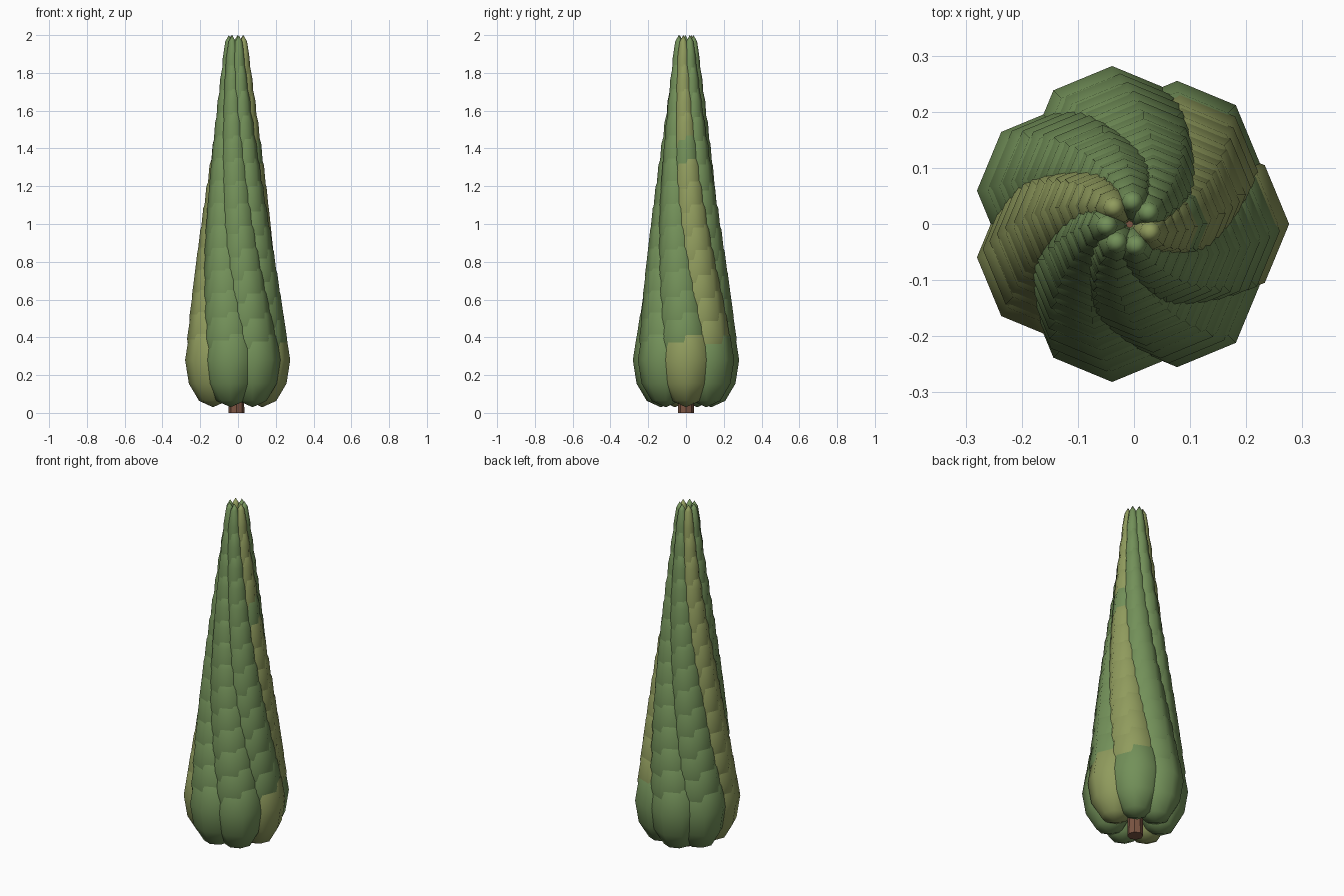
import bpy
import bmesh
from math import cos, sin, radians, tau
from mathutils import Matrix

cube = bpy.data.objects.get("Cube")
if cube:
    bpy.data.objects.remove(cube, do_unlink=True)

AXIS_X = -0.0085
TIERS = 14
LOBES = 7
HALF_HEIGHT = 0.25


def material(name, colour):
    mat = bpy.data.materials.new(name)
    mat.use_nodes = True
    mat.diffuse_color = colour
    mat.node_tree.nodes["Principled BSDF"].inputs["Base Color"].default_value = colour
    return mat


green = material("leaf_green", (0.17, 0.28, 0.10, 1))
olive = material("leaf_olive", (0.28, 0.33, 0.11, 1))
brown = material("bark_brown", (0.20, 0.09, 0.055, 1))


def finish(bm, name, mats, smooth):
    mesh = bpy.data.meshes.new(name)
    for face in bm.faces:
        face.smooth = smooth
    bm.to_mesh(mesh)
    bm.free()
    for mat in mats:
        mesh.materials.append(mat)
    obj = bpy.data.objects.new(name, mesh)
    obj.location.x = AXIS_X
    bpy.context.collection.objects.link(obj)


def is_olive(tier, lobe):
    if lobe == 4:
        return True
    if tier == 0:
        return lobe == 0
    return lobe == 1 and tier != 9


def foliage_tier(tier):
    """One ring of stretched lobes, shrinking and twisting with height."""
    t = tier / (TIERS - 1)
    ring = 0.137 + (0.040 - 0.137) * t
    radius = 0.148 + (0.038 - 0.148) * t
    z = 0.28 + 1.47 * t
    bm = bmesh.new()
    for lobe in range(LOBES):
        angle = lobe * tau / LOBES - radians(72.5) * t
        place = Matrix.Translation((ring * cos(angle), ring * sin(angle), z))
        stretch = Matrix.Diagonal((radius, radius, HALF_HEIGHT, 1))
        made = bmesh.ops.create_uvsphere(bm, u_segments=8, v_segments=6,
                                         radius=1, matrix=place @ stretch)
        for face in {f for v in made["verts"] for f in v.link_faces}:
            face.material_index = int(is_olive(tier, lobe))
    finish(bm, f"foliage_tier_{tier + 1}", (green, olive), True)


# Foliage
for tier in range(TIERS):
    foliage_tier(tier)

# Trunk
bm = bmesh.new()
bmesh.ops.create_cone(bm, cap_ends=True, segments=8, radius1=0.042, radius2=0.018,
                      depth=1.8, matrix=Matrix.Translation((0, 0, 0.9)))
finish(bm, "trunk", (brown,), False)
